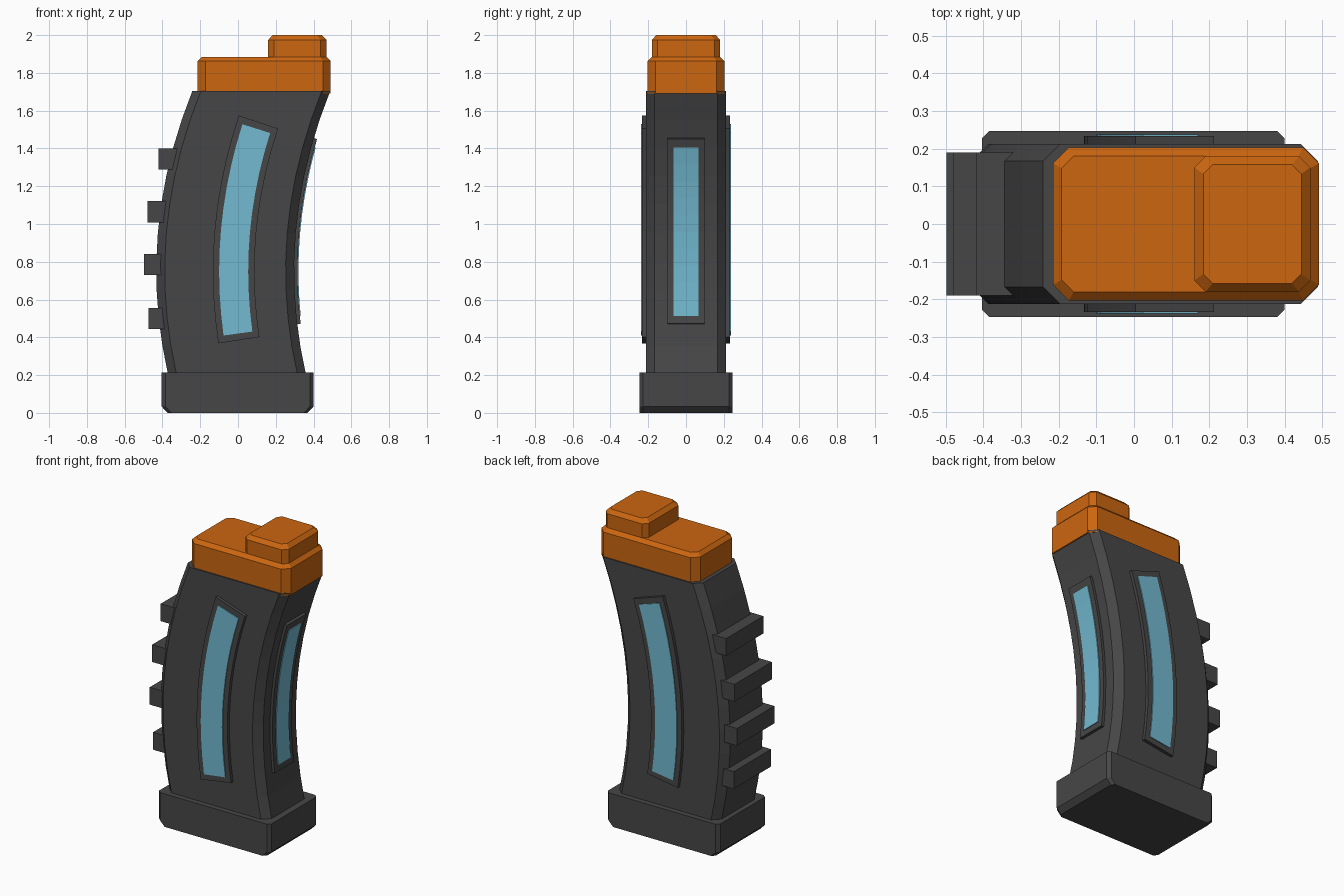
import bpy, bmesh
from mathutils import Vector

if "Cube" in bpy.data.objects:
    bpy.data.objects.remove(bpy.data.objects["Cube"], do_unlink=True)


def material(name, colour):
    mat = bpy.data.materials.new(name)
    mat.use_nodes = True
    mat.diffuse_color = (*colour, 1)
    mat.node_tree.nodes["Principled BSDF"].inputs["Base Color"].default_value = (*colour, 1)
    return mat


GREY = material("dark grey", (0.062, 0.062, 0.062))
ORANGE = material("orange", (0.6, 0.133, 0.005))
BLUE = material("light blue", (0.17, 0.49, 0.63))

HALF_W, HALF_D = 0.365, 0.212   # body half width and half depth


def bend(z):
    """Sideways position of the curved centre line at a height."""
    return -0.068 + 0.21 * (z - 0.75) ** 2


def spread(a, b, steps):
    return [a + (b - a) * i / steps for i in range(steps + 1)]


def loft(name, sections, mat):
    """Closed solid through a list of equal-length point loops."""
    bm = bmesh.new()
    loops = [[bm.verts.new(p) for p in s] for s in sections]
    n = len(loops[0])
    for low, high in zip(loops, loops[1:]):
        for i in range(n):
            j = (i + 1) % n
            bm.faces.new((low[i], low[j], high[j], high[i]))
    bm.faces.new(loops[0][::-1])
    bm.faces.new(loops[-1])
    bmesh.ops.recalc_face_normals(bm, faces=bm.faces)
    mesh = bpy.data.meshes.new(name)
    bm.to_mesh(mesh)
    bm.free()
    mesh.materials.append(mat)
    obj = bpy.data.objects.new(name, mesh)
    bpy.context.collection.objects.link(obj)
    return obj


def octagon(x, z, hx, hy, cut):
    """Rectangle with chamfered corners, lying flat."""
    pts = []
    for sx, sy in ((1, 1), (-1, 1), (-1, -1), (1, -1)):
        pair = [Vector((x + sx * hx, sy * (hy - cut), z)),
                Vector((x + sx * (hx - cut), sy * hy, z))]
        pts += pair if sx * sy > 0 else pair[::-1]
    return pts


def curved_plate(name, shift, offs, ys, zs, mat):
    """Strip that follows the bend, with ends square to it."""
    sections = []
    for z in spread(*zs, 10):
        normal = Vector((1, 0, -0.42 * (z - 0.75))).normalized()
        base = Vector((bend(z) + shift, 0, z))
        sections.append([base + normal * o + Vector((0, y, 0))
                         for o, y in ((offs[0], ys[0]), (offs[1], ys[0]),
                                      (offs[1], ys[1]), (offs[0], ys[1]))])
    return loft(name, sections, mat)


# Curved body
loft("body", [octagon(bend(z), z, HALF_W, HALF_D, 0.045)
              for z in spread(0.2, 1.705, 10)], GREY)

# Base block, with its short bottom edges cut
loft("base", [octagon(-0.002, z, hx, 0.247, 0.02)
              for z, hx in ((0, 0.37), (0.033, 0.402), (0.213, 0.402))], GREY)

# Top cap and the raised block on it
loft("cap", [octagon(0.138, 1.69, 0.353, 0.203, 0.042),
             octagon(0.138, 1.862, 0.353, 0.203, 0.042),
             octagon(0.138, 1.885, 0.33, 0.18, 0.032)], ORANGE)
loft("cap_block", [octagon(0.314, 1.87, 0.154, 0.18, 0.03),
                   octagon(0.314, 1.975, 0.154, 0.18, 0.03),
                   octagon(0.314, 2.0, 0.13, 0.158, 0.025)], ORANGE)

# Windows on both broad sides
for side, sign in (("front", -1), ("back", 1)):
    curved_plate(side + "_window_frame", 0.045, (-0.11, 0.11),
                 (sign * 0.19, sign * 0.233), (0.385, 1.54), GREY)
    curved_plate(side + "_window", 0.045, (-0.077, 0.077),
                 (sign * 0.23, sign * 0.238), (0.42, 1.505), BLUE)

# Window on the inner side of the bend
curved_plate("left_window_frame", HALF_W, (-0.03, 0.018), (-0.098, 0.098), (0.47, 1.455), GREY)
curved_plate("left_window", HALF_W, (0.015, 0.023), (-0.065, 0.065), (0.51, 1.41), BLUE)

# Grip ribs on the outer side of the bend
for i, (x, z) in enumerate(((-0.475, 0.5), (-0.498, 0.785), (-0.48, 1.065), (-0.42, 1.345))):
    inner = bend(z) - HALF_W + 0.06
    loft(f"grip_rib_{i + 1}",
         [[(a, b, h) for a, b in ((x, -0.19), (inner, -0.19), (inner, 0.19), (x, 0.19))]
          for h in (z - 0.056, z + 0.056)], GREY)
